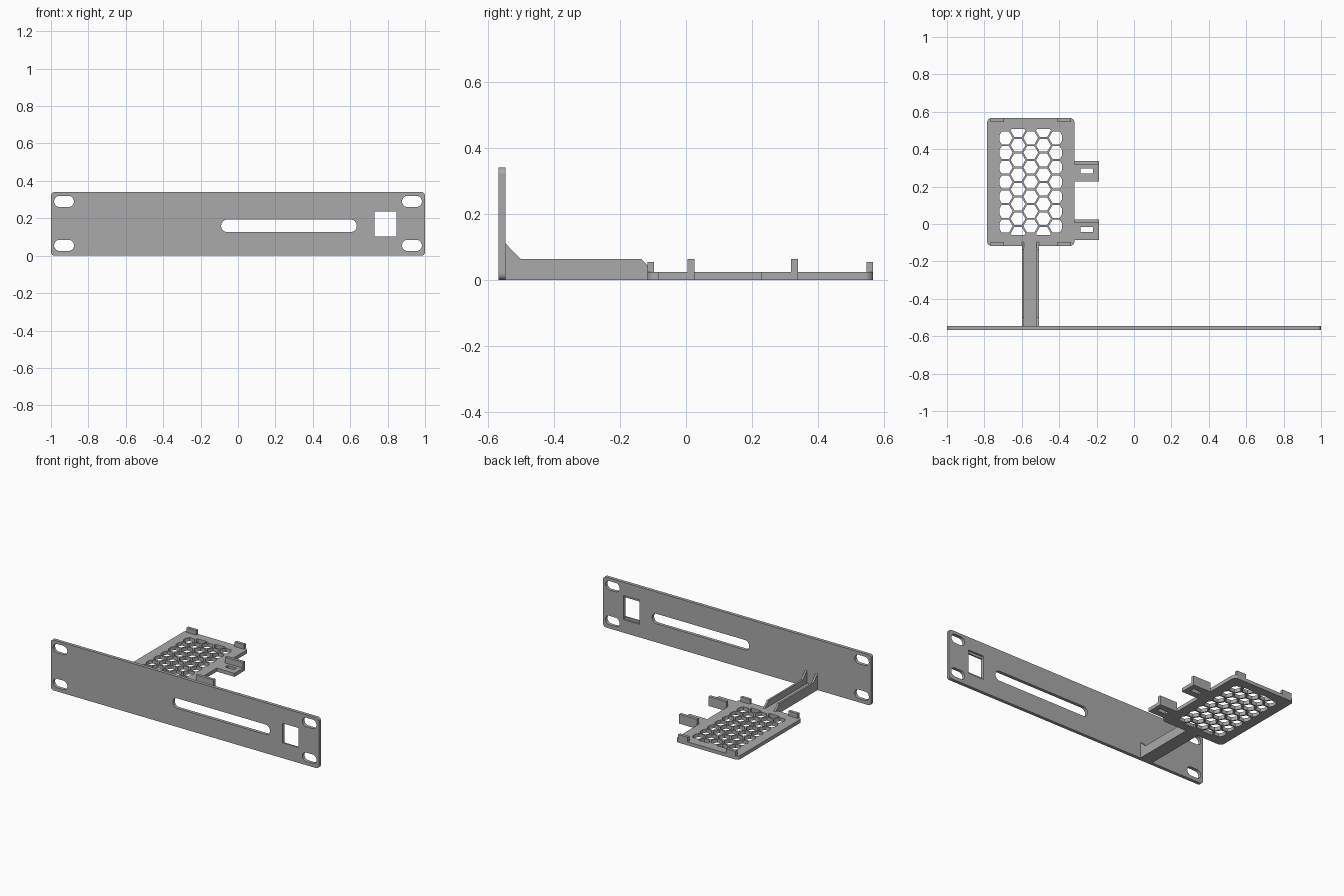
import bpy, bmesh, math
from mathutils import Matrix, Vector

if "Cube" in bpy.data.objects:
    bpy.data.objects.remove(bpy.data.objects["Cube"])

GREY = (0.40, 0.40, 0.40, 1)
grey = bpy.data.materials.new("plain grey")
grey.use_nodes = True
grey.diffuse_color = GREY
grey.node_tree.nodes["Principled BSDF"].inputs["Base Color"].default_value = GREY

# Orientation of an extruded outline: lying flat, standing in XZ, standing in YZ
FLAT = Matrix.Identity(3)
FRONT = Matrix(((1, 0, 0), (0, 0, -1), (0, 1, 0)))
SIDE = Matrix(((0, 0, 1), (1, 0, 0), (0, 1, 0)))


def rect(x0, x1, y0, y1, r=0.0, seg=8):
    """Rectangle outline, with rounded corners when r is set."""
    if not r:
        return [(x0, y0), (x1, y0), (x1, y1), (x0, y1)]
    corners = ((x1 - r, y1 - r), (x0 + r, y1 - r), (x0 + r, y0 + r), (x1 - r, y0 + r))
    pts = []
    for q, (cx, cy) in enumerate(corners):
        for i in range(seg + 1):
            a = (q + i / seg) * math.pi / 2
            pts.append((cx + r * math.cos(a), cy + r * math.sin(a)))
    return pts


def clip(pts, axis, limit, sign):
    """Keep the part of a convex outline where sign * coordinate <= sign * limit."""
    out = []
    for a, b in zip(pts, pts[1:] + pts[:1]):
        da, db = sign * (a[axis] - limit), sign * (b[axis] - limit)
        if da <= 0:
            out.append(a)
        if da * db < 0:
            out.append(tuple(Vector(a).lerp(Vector(b), da / (da - db))))
    return out


def plate(name, outline, holes, thickness, turn=FLAT, at=(0, 0, 0)):
    """Extrude an outline with holes from 0 to thickness, then turn and place it."""
    curve = bpy.data.curves.new(name, "CURVE")
    curve.dimensions, curve.fill_mode = "2D", "BOTH"
    curve.extrude = thickness / 2
    for pts in [outline] + holes:
        spline = curve.splines.new("POLY")
        spline.points.add(len(pts) - 1)
        for p, (x, y) in zip(spline.points, pts):
            p.co = (x, y, 0, 1)
        spline.use_cyclic_u = True
    temp = bpy.data.objects.new(name + "_outline", curve)
    bpy.context.collection.objects.link(temp)
    graph = bpy.context.evaluated_depsgraph_get()
    mesh = bpy.data.meshes.new_from_object(temp.evaluated_get(graph))
    bpy.data.objects.remove(temp)

    bm = bmesh.new()
    bm.from_mesh(mesh)
    bmesh.ops.remove_doubles(bm, verts=bm.verts, dist=1e-5)
    for v in bm.verts:
        v.co = turn @ (v.co + Vector((0, 0, thickness / 2))) + Vector(at)
    bmesh.ops.recalc_face_normals(bm, faces=bm.faces)
    for f in bm.faces:
        f.smooth = False
    bm.to_mesh(mesh)
    bm.free()
    mesh.name = name
    mesh.materials.clear()
    mesh.materials.append(grey)
    obj = bpy.data.objects.new(name, mesh)
    bpy.context.collection.objects.link(obj)
    return obj


def box(name, x0, x1, y0, y1, z0, z1):
    return plate(name, rect(x0, x1, y0, y1), [], z1 - z0, at=(0, 0, z0))


# Front panel with mounting slots, long slot and square port
BACK, PANEL_T = -0.545, 0.022
holes = [rect(-0.09, 0.635, 0.126, 0.193, 0.033), rect(0.73, 0.847, 0.104, 0.235)]
for z in (0.055, 0.29):
    for x in (-0.93, 0.93):
        holes.append(rect(x - 0.053, x + 0.053, z - 0.03, z + 0.03, 0.0299))
panel = plate("front_panel", rect(-1, 1, 0, 0.34, 0.02), holes, PANEL_T, FRONT, (0, BACK, 0))

# Shallow recess above and below the port, on the back of the panel
cutter = box("port_recess_cutter", 0.73, 0.847, BACK - 0.012, BACK + 0.02, 0.088, 0.251)
cutter.hide_render = True
mod = panel.modifiers.new("port_recess", "BOOLEAN")
mod.operation, mod.solver, mod.object = "DIFFERENCE", "EXACT", cutter
graph = bpy.context.evaluated_depsgraph_get()
cut_mesh = bpy.data.meshes.new_from_object(panel.evaluated_get(graph))
panel.modifiers.clear()
panel.data = cut_mesh
bpy.data.objects.remove(cutter)

# Tray with a honeycomb of holes, trimmed to a rectangle
X0, X1, Y0, Y1, T = -0.786, -0.318, -0.117, 0.566, 0.024
CX, CY = (X0 + X1) / 2, (Y0 + Y1) / 2
PITCH, R = 0.0785, 0.0395
HALF_X, HALF_Y = 0.168, 0.283
cells = []
for col in range(-2, 3):
    rows = 7 if col % 2 == 0 else 8
    for row in range(rows):
        hx = col * PITCH * math.cos(math.pi / 6)
        hy = (row - (rows - 1) / 2) * PITCH
        cell = [(hx + R * math.cos(k * math.pi / 3), hy + R * math.sin(k * math.pi / 3))
                for k in range(6)]
        for axis, limit in ((0, HALF_X), (1, HALF_Y)):
            for sign in (-1, 1):
                cell = clip(cell, axis, sign * limit, sign)
        cells.append([(CX + x, CY + y) for x, y in cell])
plate("tray", rect(X0, X1, Y0, Y1, 0.025), cells, T)

# Four retaining clips near the tray corners
for end, y in (("front", Y0), ("back", Y1 - 0.02)):
    for side, x in (("right", X0 + 0.02), ("left", X1 - 0.09)):
        box(f"{end}_{side}_clip", x, x + 0.07, y, y + 0.02, T, 0.055)

# Side tabs with a slot and an upright wall
for end, y in (("front", -0.085), ("back", 0.228)):
    slot = rect(-0.285, -0.218, y + 0.042, y + 0.07)
    plate(f"{end}_tab", rect(X1, -0.186, y, y + 0.11), [slot], T)
    box(f"{end}_tab_wall", X1, -0.186, y + 0.09, y + 0.11, T, 0.064)

# Channel arm joining panel and tray
AX0, AX1, WALL = -0.6, -0.508, 0.013
box("arm_floor", AX0 + WALL, AX1 - WALL, BACK, Y0, 0, T)
profile = [(BACK, 0), (Y0, 0), (Y0, T), (-0.096, T), (-0.136, 0.064), (-0.5, 0.064), (BACK, 0.11)]
for side, x in (("right", AX0), ("left", AX1 - WALL)):
    plate(f"arm_{side}_wall", profile, [], WALL, SIDE, (x, 0, 0))
